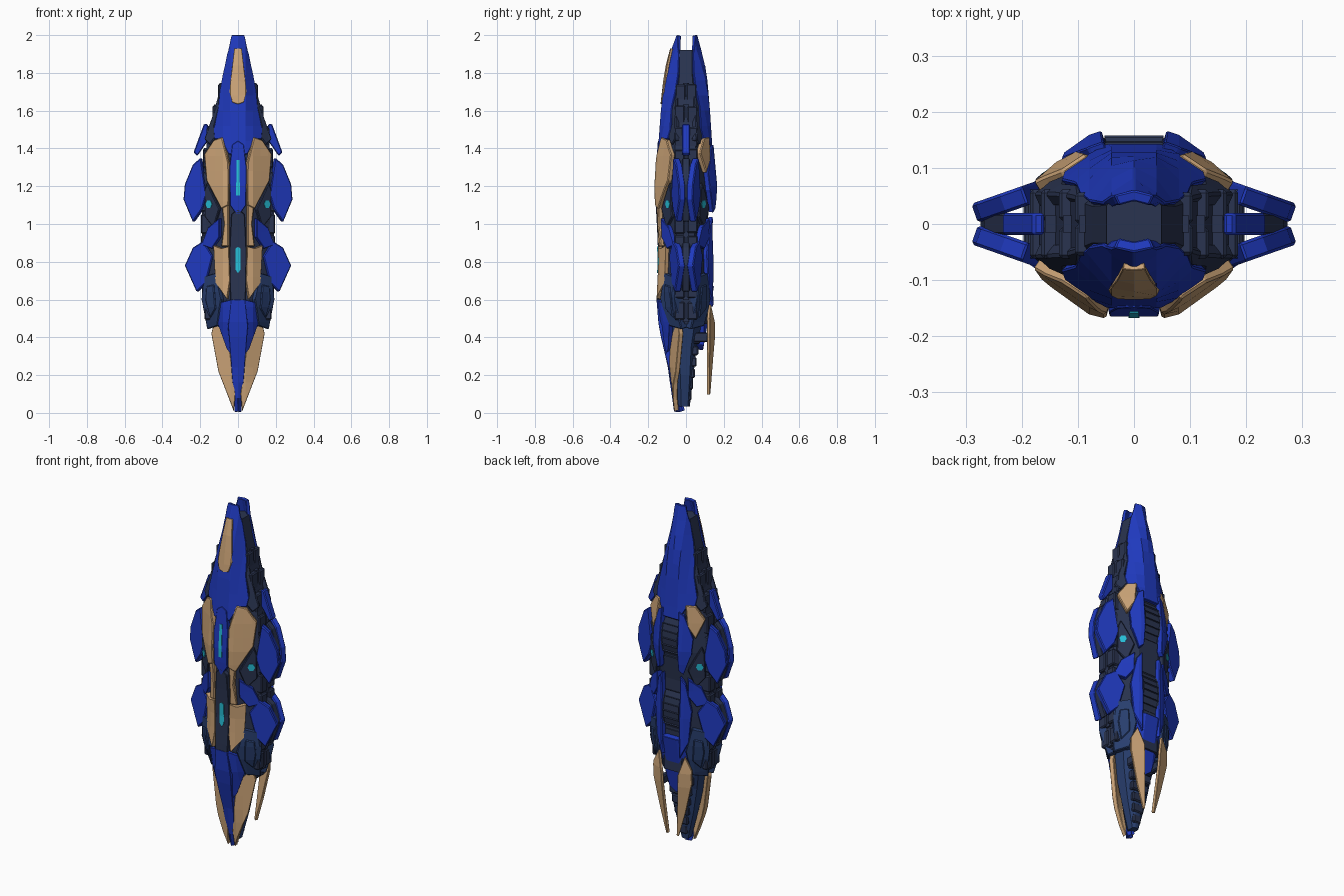
import bpy, bmesh, math, random
from mathutils import Vector

random.seed(4)
old = bpy.data.objects.get("Cube")
if old:
    bpy.data.objects.remove(old, do_unlink=True)


def material(name, rgb):
    m = bpy.data.materials.new(name)
    m.use_nodes = True
    m.diffuse_color = (*rgb, 1)
    node = next(n for n in m.node_tree.nodes if n.type == 'BSDF_PRINCIPLED')
    node.inputs["Base Color"].default_value = (*rgb, 1)
    return m


BLUE = material("royal_blue", (.014, .042, .52))
TAN = material("tan", (.60, .37, .185))
DARK = material("dark_slate", (.023, .034, .08))
NAVY = material("navy", (.022, .05, .16))
CYAN = material("cyan_light", (.02, .53, .70))

# Hull envelope rows: height, half width, front depth, rear depth, edge ratio
SKIN = [(0, .022, .06, .12, .1), (.25, .10, .093, .145, .05), (.45, .165, .14, .155, .15),
        (.6, .19, .152, .143, .4), (.8, .20, .142, .145, .4), (1.0, .20, .15, .138, .4),
        (1.18, .20, .162, .16, .42), (1.4, .185, .148, .14, .45), (1.6, .13, .133, .127, .45),
        (1.8, .082, .11, .11, .35), (1.9, .058, .088, .088, .4), (2.0, .036, .05, .06, .85)]


def row(z):
    for a, b in zip(SKIN, SKIN[1:]):
        if z <= b[0]:
            t = max(0, (z - a[0]) / (b[0] - a[0]))
            return [p + (q - p) * t for p, q in zip(a, b)][1:]
    return SKIN[-1][1:]


def skin(x, z, s):
    w, front, rear, edge = row(z)
    t = min(1, max(0, (abs(x) / w - .35) / .65))
    return (front if s < 0 else rear) * (1 - t * (1 - edge))


def finish(name, bm, mat, bevel=.005, mirror=False, thick=0):
    me = bpy.data.meshes.new(name)
    bm.to_mesh(me)
    bm.free()
    me.materials.append(mat)
    ob = bpy.data.objects.new(name, me)
    bpy.context.collection.objects.link(ob)
    if thick:
        m = ob.modifiers.new("Thickness", 'SOLIDIFY')
        m.thickness, m.offset = thick, -1
    if bevel:
        m = ob.modifiers.new("Bevel", 'BEVEL')
        m.width, m.segments, m.limit_method = bevel, 1, 'ANGLE'
        m.angle_limit = math.radians(40)
    if mirror:
        m = ob.modifiers.new("Mirror", 'MIRROR')
        m.use_mirror_merge = False
    return ob


def plate(name, outline, mat, sides=(-1, 1), lift=0, thick=.03, depth=None, centre=False, bevel=.005):
    """Curved armour plate: an (x, z) outline draped on the hull envelope."""
    if centre:
        outline = outline + [(-x, z) for x, z in reversed(outline) if x > 0]
    for s in sides:
        bm = bmesh.new()
        bm.faces.new([bm.verts.new((x, 0, z)) for x, z in outline])
        cuts = [((0, 0, k * .08), (0, 0, 1)) for k in range(1, 25)]
        cuts += [((k * .04, 0, 0), (1, 0, 0)) for k in range(-4, 6)]
        for co, no in cuts:
            bmesh.ops.bisect_plane(bm, geom=bm.verts[:] + bm.edges[:] + bm.faces[:],
                                   dist=.002, plane_co=co, plane_no=no)
        for v in bm.verts:
            d = depth(abs(v.co.x), v.co.z) if depth else skin(v.co.x, v.co.z, s)
            v.co.y = s * (d + lift)
        bm.normal_update()
        flip = [f for f in bm.faces if f.normal.y * s < 0]
        bmesh.ops.reverse_faces(bm, faces=flip)
        label = name if len(sides) == 1 else ("front_" if s < 0 else "rear_") + name
        finish(label, bm, mat, bevel, not centre, thick)


def block(name, loc, size, mat, mirror=True, bevel=.006):
    bm = bmesh.new()
    bmesh.ops.create_cube(bm, size=1)
    for v in bm.verts:
        v.co = Vector(a * b for a, b in zip(v.co, size)) + Vector(loc)
    return finish(name, bm, mat, bevel, mirror)


def loft(name, rows, mat):
    """Eight-sided hull through rows of (z, width, front, rear, edge)."""
    bm = bmesh.new()
    rings = []
    for z, w, f, r, e in rows:
        half = [(.35 * w, -f), (w, -f * e), (w, r * e), (.35 * w, r)]
        pts = half + [(-x, y) for x, y in reversed(half)]
        rings.append([bm.verts.new((x, y, z)) for x, y in pts])
    for a, b in zip(rings, rings[1:]):
        for i in range(8):
            j = (i + 1) % 8
            bm.faces.new((a[i], a[j], b[j], b[i]))
    bm.faces.new(rings[0][::-1])
    bm.faces.new(rings[-1])
    return finish(name, bm, mat, 0)


# Inner hull and lower keel
core = [(z, w * .91, f * .87, r * .82, e) for z, w, f, r, e in
        [(z, *row(z)) for z in (.47, .6, .8, 1.0, 1.18, 1.4, 1.6, 1.8, 1.92)]]
loft("inner_hull", core, DARK)
loft("keel", [(.035, .02, .05, .02, .5), (.2, .062, .06, .04, .5),
              (.35, .09, .08, .055, .5), (.5, .12, .11, .1, .5)], NAVY)
for i in range(6):
    z = .09 + i * .06
    block("keel_segment", (0, .004 + i * .005, z), (.05 + i * .02, .05 + i * .008, .05), DARK, False)

# Long nose shells, split front and rear by a slot
plate("nose_shell", [(0, 2), (.035, 2), (.057, 1.9), (.08, 1.8), (.098, 1.7), (.105, 1.62),
                     (.13, 1.5), (.125, 1.45), (.09, 1.45), (.05, 1.37), (0, 1.37)],
      BLUE, thick=.02, centre=True)
plate("nose_inlay", [(0, 1.93), (.02, 1.93), (.046, 1.7), (.03, 1.645), (0, 1.635)], TAN,
      sides=(-1,), lift=.006, thick=.012, centre=True, bevel=.002)
plate("nose_side_strip", [(.098, 1.69), (.108, 1.68), (.135, 1.58), (.18, 1.45), (.15, 1.42),
                          (.12, 1.46), (.125, 1.52), (.10, 1.62)], DARK, lift=-.005, thick=.03)

# Front shoulder plates and tan trim
plate("shoulder_plate", [(.085, 1.46), (.13, 1.445), (.18, 1.37), (.168, 1.23), (.09, 1.08),
                         (.05, 1.1), (.05, 1.32)], TAN, sides=(-1,), lift=.008)
plate("waist_strip", [(.05, 1.12), (.09, 1.12), (.075, 1.0), (.09, .88), (.05, .88)], TAN,
      sides=(-1,), lift=.002)
plate("hip_plate", [(.05, .88), (.09, .87), (.13, .885), (.12, .69), (.06, .605), (.045, .7)],
      TAN, sides=(-1,), lift=.004)

# Front spine with glowing slots
plate("upper_spine", [(0, 1.44), (.03, 1.42), (.045, 1.3), (.042, 1.1), (0, 1.04)], BLUE,
      sides=(-1,), lift=.004, centre=True)
plate("middle_spine", [(0, 1.08), (.035, 1.05), (.045, .85), (.04, .6), (0, .585)], DARK,
      sides=(-1,), lift=.004, centre=True)
plate("upper_glow", [(0, 1.34), (.008, 1.34), (.01, 1.15), (0, 1.15)], CYAN, sides=(-1,),
      lift=.007, thick=.006, centre=True, bevel=0)
plate("lower_glow", [(0, .88), (.012, .87), (.014, .76), (0, .74)], CYAN, sides=(-1,),
      lift=.008, thick=.006, centre=True, bevel=0)

# Dark flank armour with glowing studs
plate("flank_plate", [(.10, 1.08), (.165, 1.22), (.178, 1.18), (.178, 1.04), (.13, .98)], DARK,
      lift=-.002)
stud = [(.155 + .017 * math.cos(k * math.pi / 3), 1.105 + .022 * math.sin(k * math.pi / 3))
        for k in range(6)]
plate("flank_stud", stud, CYAN, lift=.002, thick=.006, bevel=0)
plate("flank_lower", [(.10, 1.03), (.16, .98), (.195, .89), (.14, .87), (.10, .93)], BLUE,
      lift=.004)
plate("flank_pod", [(.12, .74), (.185, .72), (.195, .6), (.165, .44), (.11, .46), (.09, .6)],
      NAVY, lift=.004, thick=.05)
plate("flank_pod_cover", [(.13, .68), (.17, .67), (.175, .6), (.15, .5), (.12, .55)], NAVY,
      lift=.012, thick=.014)

# Side fins: paired blue blades around a dark web
fins = {"upper_fin": [(.20, 1.35), (.24, 1.315), (.283, 1.21), (.29, 1.13), (.24, 1.01),
                      (.19, 1.08), (.17, 1.15)],
        "lower_fin": [(.185, .91), (.24, .875), (.283, .78), (.22, .64), (.17, .69), (.135, .83)]}
for label, shape in fins.items():
    plate(label, shape, BLUE, thick=.036, depth=lambda x, z: .078 - .35 * (x - .17))
    web = [(.15 + (x - .15) * .88, z) for x, z in shape]
    plate(label + "_web", web, DARK, sides=(1,), depth=lambda x, z: .02, thick=.04)
plate("shoulder_fin", [(.16, 1.53), (.18, 1.53), (.235, 1.38), (.215, 1.36), (.16, 1.44)], BLUE,
      sides=(1,), depth=lambda x, z: .02, thick=.04)

# Segmented dark band down each side
for i in range(11):
    z = .54 + i * .115
    w = row(z)[0]
    for y in (-.034, .034):
        block("side_band_segment", (w - .028, y * min(1, w / .13), z),
              (.05, .055, random.uniform(.09, .108)), DARK)
    block("side_rail", (w - .03, 0, z), (.04, .03, .115), DARK, bevel=0)

# Lower front spine and blades
plate("lower_spine", [(0, .6), (.038, .6), (.052, .46), (.04, .3), (.018, .005), (0, .005)], BLUE,
      sides=(-1,), lift=.004, thick=.04, centre=True)
plate("lower_cheek", [(.03, .6), (.09, .585), (.11, .48), (.06, .34), (.03, .3)], BLUE,
      sides=(-1,), lift=-.002, thick=.04)
plate("front_blade", [(.125, .49), (.142, .42), (.105, .22), (.022, .008), (.014, .1), (.045, .34),
                      (.07, .42)], TAN, sides=(-1,), thick=.025,
      depth=lambda x, z: min(.062 + .1 * z, .085 - .5 * (x - .045)))

# Rear armour
plate("rear_shoulder_plate", [(.085, 1.46), (.13, 1.455), (.18, 1.38), (.14, 1.27), (.10, 1.34)],
      TAN, sides=(1,), lift=.008)
plate("rear_side_plate", [(.055, 1.42), (.085, 1.4), (.13, 1.27), (.125, 1.18), (.085, 1.06),
                          (.06, 1.08)], BLUE, sides=(1,), lift=.008)
plate("rear_hip_plate", [(.06, 1.04), (.09, 1.0), (.12, .84), (.105, .66), (.06, .56),
                         (.055, .7)], BLUE, sides=(1,), lift=.002)
plate("rear_lower_plate", [(0, .67), (.06, .67), (.095, .6), (.075, .48), (.04, .36), (0, .33)], BLUE,
      sides=(1,), thick=.04, centre=True,
      depth=lambda x, z: .09 + .17 * (z - .33) - .5 * max(0, x - .04))
plate("rear_spike", [(.085, .575), (.125, .5), (.125, .42), (.085, .25), (.04, .095), (.03, .1),
                     (.045, .3), (.055, .47)], TAN, sides=(1,), thick=.016,
      depth=lambda x, z: .16 - .4 * (x - .05) - .11 * abs(.45 - z))
block("rear_spike_mount", (.07, .085, .4), (.03, .09, .05), DARK)

# Ribbed drums in the rear channel
for label, z, reach in (("upper_drum", 1.25, .165), ("lower_drum", .82, .152)):
    bm = bmesh.new()
    bmesh.ops.create_cone(bm, cap_ends=True, segments=28, radius1=1, radius2=1, depth=.105)
    for v in bm.verts:
        x, y, d = v.co
        v.co = (d, .03 + y * (reach - .037), z + x * .185)
    bmesh.ops.recalc_face_normals(bm, faces=bm.faces[:])
    treads = [f for f in bm.faces if len(f.verts) == 4]
    bmesh.ops.inset_individual(bm, faces=treads, thickness=.004, depth=.007)
    finish(label, bm, DARK, 0)
